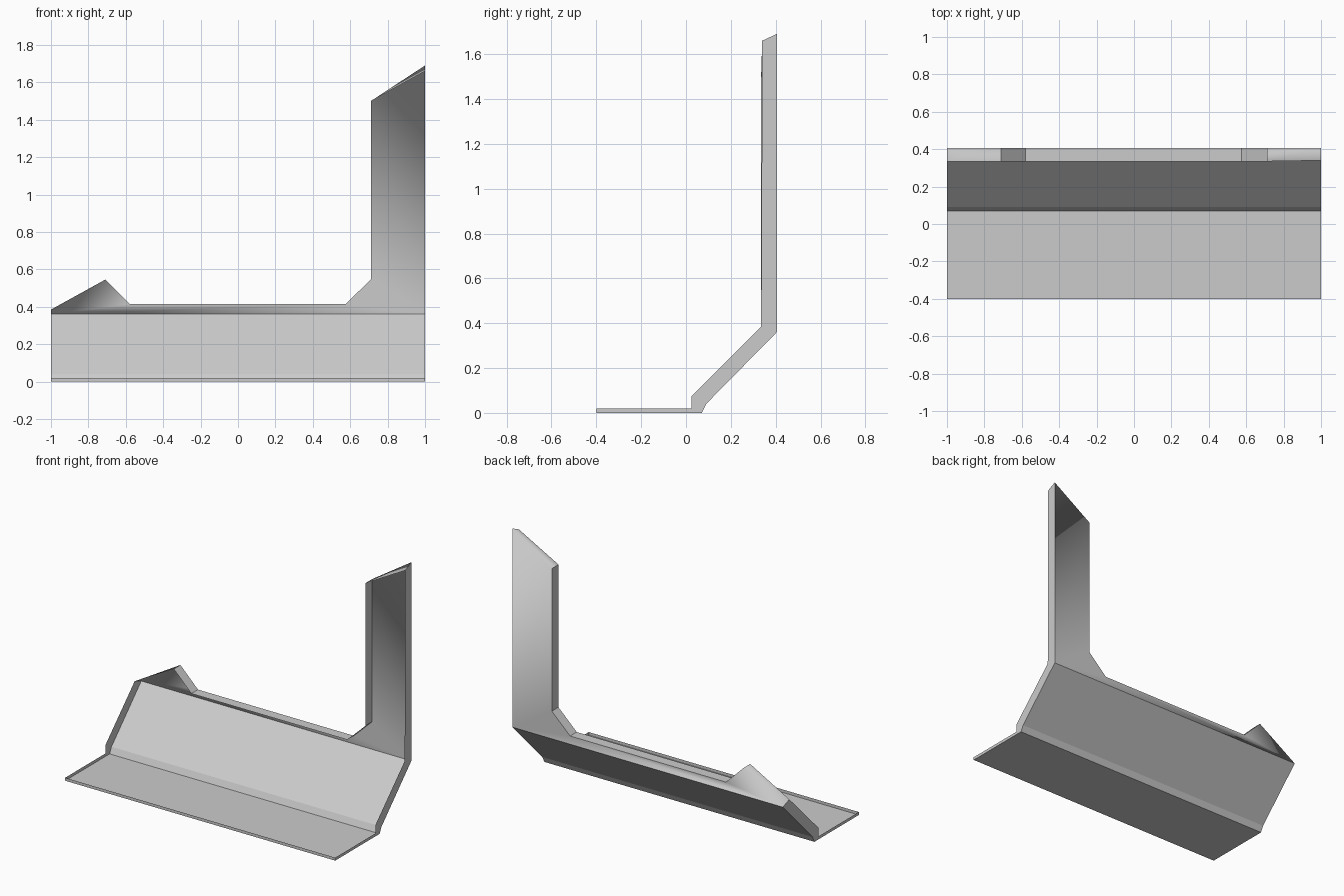
import bpy, bmesh

cube = bpy.data.objects.get("Cube")
if cube:
    bpy.data.objects.remove(cube, do_unlink=True)

grey = bpy.data.materials.new("plain grey")
grey.use_nodes = True
colour = (0.6, 0.6, 0.6, 1)
grey.diffuse_color = colour
grey.node_tree.nodes["Principled BSDF"].inputs["Base Color"].default_value = colour

# Folded section as (y, z): outer skin and the matching edge of its open rim
outer = [(-0.4, 0), (0.07, 0), (0.09, 0.04), (0.405, 0.36)]
inner = [(-0.4, 0.02), (0.025, 0.02), (0.025, 0.075), (0.335, 0.385)]
back_y, rim_y = 0.405, 0.335

# Upper edge as (x, z), from the tall post across to the short stub
upper = [(0.71, 1.5), (0.71, 0.545), (0.575, 0.415),
         (-0.58, 0.415), (-0.71, 0.545)]

bm = bmesh.new()


def side(x, profile):
    return [bm.verts.new((x, y, z)) for y, z in profile]


# Skin and rim points on both ends
skin_l, skin_r = side(1, outer), side(-1, outer)
rim_l, rim_r = side(1, inner), side(-1, inner)
tip_skin = bm.verts.new((1, back_y, 1.69))
tip_rim = bm.verts.new((1, rim_y + 0.005, 1.66))
top_skin = [bm.verts.new((x, back_y, z)) for x, z in upper]
top_rim = [bm.verts.new((x, rim_y, z)) for x, z in upper]

# Base, small bend and sloped panel
for i in range(len(outer) - 1):
    bm.faces.new((skin_l[i], skin_l[i + 1], skin_r[i + 1], skin_r[i]))

# Upright back panel with post and stub
back = bm.faces.new([skin_r[-1], skin_l[-1], tip_skin] + top_skin)

# Rim wall all the way round the skin; the front stays open
skin_loop = skin_l + [tip_skin] + top_skin + skin_r[::-1]
rim_loop = rim_l + [tip_rim] + top_rim + rim_r[::-1]
n = len(skin_loop)
for i in range(n):
    j = (i + 1) % n
    bm.faces.new((skin_loop[i], skin_loop[j], rim_loop[j], rim_loop[i]))

bmesh.ops.recalc_face_normals(bm, faces=bm.faces[:])
bm.normal_update()
if back.normal.y < 0:
    bmesh.ops.reverse_faces(bm, faces=bm.faces[:])

# Crisp folds, with the slanted tops blended softly into the back panel
soft = [{tip_skin, top_skin[0]}, {top_skin[-1], skin_r[-1]}]
for face in bm.faces:
    face.smooth = True
for edge in bm.edges:
    edge.smooth = set(edge.verts) in soft

mesh = bpy.data.meshes.new("folded_panel")
bm.to_mesh(mesh)
bm.free()
mesh.materials.append(grey)
panel = bpy.data.objects.new("folded_panel", mesh)
bpy.context.collection.objects.link(panel)
